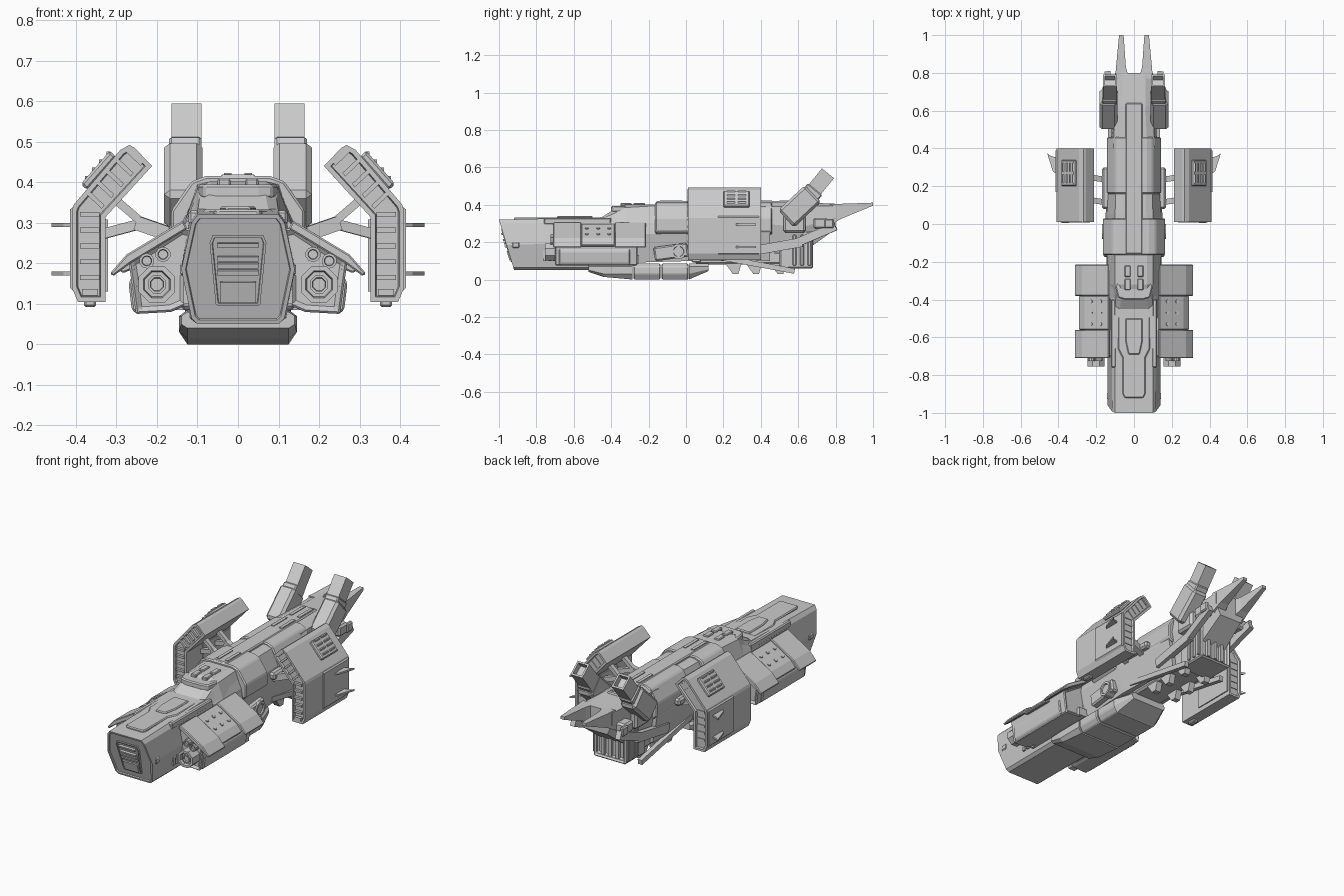
import bpy, bmesh, math
from mathutils import Vector

cube = bpy.data.objects.get("Cube")
if cube:
    bpy.data.objects.remove(cube, do_unlink=True)

grey = bpy.data.materials.new("hull_grey")
grey.use_nodes = True
grey.diffuse_color = (.6, .6, .6, 1)
grey.node_tree.nodes["Principled BSDF"].inputs["Base Color"].default_value = grey.diffuse_color


def loft(name, rings, mirror=False, bevel=0, inset=None):
    """Skin a list of equal-length rings and cap both ends; inset sinks the caps."""
    bm = bmesh.new()
    loops = [[bm.verts.new(p) for p in ring] for ring in rings]
    count = len(loops[0])
    for a, b in zip(loops, loops[1:]):
        for i in range(count):
            j = (i + 1) % count
            bm.faces.new((a[i], a[j], b[j], b[i]))
    caps = [bm.faces.new(loops[0]), bm.faces.new(loops[-1])]
    bmesh.ops.recalc_face_normals(bm, faces=bm.faces)
    if inset:
        for cap in caps:
            bmesh.ops.inset_region(bm, faces=[cap], thickness=inset[0], use_even_offset=True)
            bmesh.ops.inset_region(bm, faces=[cap], thickness=inset[0] / 4, depth=-inset[1])
    mesh = bpy.data.meshes.new(name)
    bm.to_mesh(mesh)
    bm.free()
    mesh.materials.append(grey)
    obj = bpy.data.objects.new(name, mesh)
    bpy.context.collection.objects.link(obj)
    if bevel:
        mod = obj.modifiers.new("edge_bevel", 'BEVEL')
        mod.width, mod.segments, mod.limit_method = bevel, 1, 'ANGLE'
    if mirror:
        obj.modifiers.new("mirror", 'MIRROR')
    return obj


def prism(name, profile, a, b, axis='y', **options):
    """Extrude a 2D profile from a to b along an axis."""
    place = {'x': lambda u, v, t: (t, u, v), 'y': lambda u, v, t: (u, t, v),
             'z': lambda u, v, t: (u, v, t)}[axis]
    return loft(name, [[place(u, v, t) for u, v in profile] for t in (a, b)], **options)


def box(name, xs, ys, zs, **options):
    profile = [(xs[0], zs[0]), (xs[1], zs[0]), (xs[1], zs[1]), (xs[0], zs[1])]
    return prism(name, profile, ys[0], ys[1], **options)


def beam(name, start, end, width, height, sides=4, **options):
    """Straight bar between two points."""
    start, end = Vector(start), Vector(end)
    turn = (end - start).to_track_quat('Y', 'Z').to_matrix()
    ring = []
    for i in range(sides):
        angle = math.tau * (i + .5) / sides
        k = 1 / math.cos(math.pi / sides)
        ring.append(turn @ Vector((math.cos(angle) * k * width / 2, 0, math.sin(angle) * k * height / 2)))
    return loft(name, [[p + v for v in ring] for p in (start, end)], **options)


def sym(half):
    return half + [(-x, z) for x, z in reversed(half)]


def section(y, half):
    return [(x, y, z) for x, z in sym(half)]


def nose_y(z):
    return -1 + (.32 - z) * .3


def nose_ring(half, offset=0):
    return [(x, nose_y(z) + offset, z) for x, z in sym(half)]


# Nose hull with a sloped, framed front
nose = [(.1, .32), (.115, .3), (.14, .185), (.115, .065), (.1, .05)]
loft("nose_hull", [nose_ring(nose), section(-.38, [(.1, .335), (.12, .31), (.14, .2), (.12, .065), (.1, .05)])],
     inset=(.01, .006))
grille = [(.062, .27), (.07, .25), (.055, .1), (.05, .095)]
loft("grille_frame", [nose_ring(grille, -.004), nose_ring(grille, .02)], inset=(.006, .005))
for z, width in ((.245, .1), (.212, .1), (.195, .1), (.178, .1)):
    beam("grille_slat", (0, nose_y(z), z - .005), (0, nose_y(z + .01), z + .006), width, .02)
beam("front_hatch", (0, nose_y(.105), .105), (0, nose_y(.155), .155), .09, .018, inset=(.006, .003))
box("nose_hinge", (.125, .143), (-.93, -.89), (.17, .2), mirror=True, bevel=.005)

# Nose top panels
deck = [(.085, -.49), (.085, -.66), (.06, -.71), (.06, -.9), (.05, -.92)]
prism("nose_deck", sym(deck), .31, .333, 'z', bevel=.005)
prism("deck_hatch", sym([(.045, -.5), (.045, -.62), (.03, -.69)]), .32, .34, 'z', bevel=.005)
box("nose_rail", (.095, .122), (-.76, -.4), (.295, .33), mirror=True, bevel=.006)
box("nose_side_panel", (.1, .143), (-.7, -.32), (.085, .18), mirror=True, bevel=.01)
for y in (-.765, -.735, -.71):
    box("nose_vent", (.11, .135), (y, y + .016), (.1, .16), mirror=True)

# Canopy rising to the spine
loft("canopy", [section(-.45, [(.075, .333), (.1, .325), (.12, .28)]),
                section(-.37, [(.065, .385), (.095, .36), (.13, .28)]),
                section(-.32, [(.07, .402), (.1, .385), (.14, .28)]),
                section(-.15, [(.07, .402), (.1, .395), (.14, .28)])])
prism("canopy_brow", sym([(.085, -.3), (.1, -.33), (.085, -.39), (.05, -.4)]), .36, .394, 'z', bevel=.006)
for y in (-.35, -.28):
    box("canopy_block", (.018, .05), (y, y + .06), (.38, .409), mirror=True, bevel=.004)

# Middle body and spine
body = [(.065, .405), (.1, .395), (.14, .31), (.15, .25), (.12, .1)]
loft("middle_body", [section(-.4, [(.065, .33), (.1, .32), (.13, .3), (.14, .2), (.12, .08)]),
                     section(-.3, [(x * .95, z - .01) for x, z in body]),
                     section(.05, body), section(.45, [(x * .9, z) for x, z in body])])
shoulder = [(.08, .415), (.115, .402), (.165, .33), (.165, .26), (.14, .24)]
prism("front_shoulder", sym(shoulder), -.165, .03, bevel=.006)
prism("rear_shoulder", sym([(x * .86, z) for x, z in shoulder]), .16, .46, bevel=.006)
box("spine_strip", (-.045, .045), (-.16, .64), (.38, .419), bevel=.006)
for y in (-.14, .34, .5):
    box("spine_slot", (.016, .034), (y, y + .12), (.4, .423), mirror=True)

# Rear hull, tail and fork
loft("rear_hull", [section(.4, [(.07, .41), (.11, .39), (.125, .3), (.09, .12)]),
                   section(.62, [(.06, .413), (.1, .39), (.11, .28), (.08, .14)]),
                   section(.8, [(.06, .405), (.1, .395), (.1, .33), (.07, .27)])])


def prong(y, inner, outer, low, high):
    return [(inner, y, low), (outer, y, low), (outer, y, high), (inner, y, high)]


loft("tail_prong", [prong(.77, .025, .1, .29, .405), prong(.83, .043, .095, .325, .405),
                    prong(1, .055, .079, .395, .411)], mirror=True)
box("tail_clamp", (.09, .155), (.68, .76), (.27, .33), mirror=True, bevel=.01)
box("tail_clamp_tip", (.14, .162), (.74, .79), (.275, .325), mirror=True, bevel=.006)
box("exhaust_block", (-.1, .1), (.5, .68), (.06, .26), bevel=.01, inset=(.015, .02))
for y in (.57, .61, .65):
    box("exhaust_rib", (.09, .11), (y, y + .02), (.075, .24), mirror=True, bevel=.004)
for x in (-.045, 0, .045):
    box("exhaust_bar", (x - .01, x + .01), (.6, .676), (.08, .24))
beam("tail_arm", (.12, .34, .15), (.125, .62, .2), .03, .05, mirror=True)
beam("tail_arm_end", (.125, .6, .2), (.14, .8, .285), .03, .045, mirror=True)

# Keel plates and underside fins
keel = [(.125, .085), (.145, .07), (.145, .03), (.125, 0)]
loft("keel_front", [section(-.52, [(.125, .08), (.14, .07), (.14, .05), (.125, .04)]),
                    section(-.44, [(.125, .085), (.145, .07), (.145, .03), (.125, .014)]),
                    section(-.285, keel)])
for y in (-.28, -.13):
    prism("keel_plate", sym(keel), y, y + .143, bevel=.005)
loft("keel_tail", [section(.015, keel), section(.12, [(.1, .085), (.11, .07), (.11, .055), (.1, .045)])])
box("belly", (-.09, .09), (.05, .55), (.08, .15), bevel=.01)
for y in (.2, .31, .44):
    prism("belly_fin", [(y, .1), (y + .05, .03), (y + .08, .03), (y + .1, .1)], .05, .085, 'x', mirror=True)
beam("rear_skid", (.115, .12, .13), (.12, .58, .045), .025, .028, mirror=True)

# Side engine pods
pod = [(.1, .28), (.14, .29), (.27, .205), (.26, .135), (.252, .075), (.165, .08), (.12, .1)]
prism("engine_pod", pod, -.7, -.26, mirror=True, bevel=.006, inset=(.01, .01))
shell = [(.125, .285), (.135, .306), (.275, .222), (.316, .175), (.308, .168), (.265, .2)]
slim = [(.12, .27), (.135, .3), (.262, .222), (.293, .185), (.285, .175), (.25, .19)]
for a, b, shape in ((-.71, -.56, shell), (-.56, -.38, slim), (-.38, -.215, shell)):
    prism("pod_shell", shape, a, b, mirror=True, bevel=.004)
prism("pod_outer_plate", [(.25, .19), (.27, .15), (.262, .085), (.245, .072)], -.68, -.3, mirror=True, bevel=.005)
for y in (-.53, -.47, -.41):
    for x, z in ((.175, .272), (.225, .241)):
        beam("pod_rivet", (x, y, z - .006), (x + .005, y, z + .006), .018, .018, 8, mirror=True)
beam("main_nozzle", (.2, -.755, .148), (.2, -.68, .148), .09, .09, 8, mirror=True, inset=(.012, .02))
beam("nozzle_core", (.2, -.75, .148), (.2, -.7, .148), .045, .045, 8, mirror=True, inset=(.006, .01))
for x, z in ((.225, .206), (.185, .222)):
    beam("small_nozzle", (x, -.725, z), (x, -.68, z), .036, .036, 10, mirror=True, inset=(.006, .012))
box("pod_mount", (.1, .17), (-.66, -.25), (.085, .13), mirror=True)

# Side thruster drums
beam("drum", (.12, -.04, .15), (.17, -.04, .15), .08, .08, 12, mirror=True, inset=(.012, .01))
beam("drum_housing", (.14, -.17, .135), (.14, .01, .16), .045, .075, mirror=True, bevel=.008)

# Folded wing nacelles
wing = [(.327, .105), (.395, .105), (.41, .14), (.41, .33), (.405, .345), (.29, .48), (.268, .492),
        (.255, .485), (.212, .44), (.327, .314)]
prism("wing_nacelle", wing, .01, .4, mirror=True, inset=(.012, .012))
prism("wing_outer_plate", [(.4, .125), (.415, .14), (.415, .333), (.405, .34)], .17, .39, mirror=True)
prism("wing_inner_plate", [(.335, .13), (.321, .13), (.321, .308), (.335, .31)], .15, .39, mirror=True)
for i in range(5):
    z = .165 + i * .039
    box("wing_slat", (.342, .39), (.008, .392), (z - .006, z + .006), mirror=True)
for i in range(5):
    x, z = .352 - i * .024, .357 + i * .0265
    beam("wing_diagonal_slat", (x - .019, .2, z - .018), (x + .019, .2, z + .018), .384, .011, mirror=True)
box("wing_foot", (.345, .385), (.005, .1), (.12, .137), mirror=True)
box("wing_foot_stub", (.35, .38), (.03, .08), (.092, .11), mirror=True, bevel=.005)
beam("wing_vent_panel", (.308, .27, .47), (.38, .27, .388), .14, .022, mirror=True, bevel=.006)
for i in range(4):
    x, z = .32 + i * .0175, .471 - i * .02
    for y in (.24, .3):
        beam("wing_vent_louvre", (x, y - .022, z), (x, y + .022, z), .01, .01, mirror=True)
for z in (.175, .295):
    prism("wing_spike", [(.405, .26), (.43, .28), (.46, .375), (.44, .36), (.405, .35)], z - .005, z + .005,
          'z', mirror=True)

# Wing struts
for y in (.13, .25):
    beam("wing_strut", (.12, y - .02, .255), (.25, y, .3), .03, .035, mirror=True)
    beam("wing_strut_outer", (.23, y, .3), (.335, y + .02, .272), .025, .025, mirror=True)
    beam("wing_brace", (.23, y, .295), (.3, y, .355), .025, .02, mirror=True)
box("strut_root", (.12, .17), (.08, .3), (.26, .3), mirror=True, bevel=.01)

# Raised rear cannons
beam("cannon_base", (.135, .535, .325), (.135, .68, .46), .094, .125, mirror=True, bevel=.014)
beam("cannon_collar", (.13, .65, .435), (.13, .69, .483), .08, .1, mirror=True, bevel=.006)
beam("cannon_barrel", (.127, .6, .372), (.127, .759, .568), .074, .083, mirror=True, inset=(.01, .03))
box("cannon_pivot", (.08, .14), (.52, .64), (.25, .36), mirror=True, bevel=.012)
